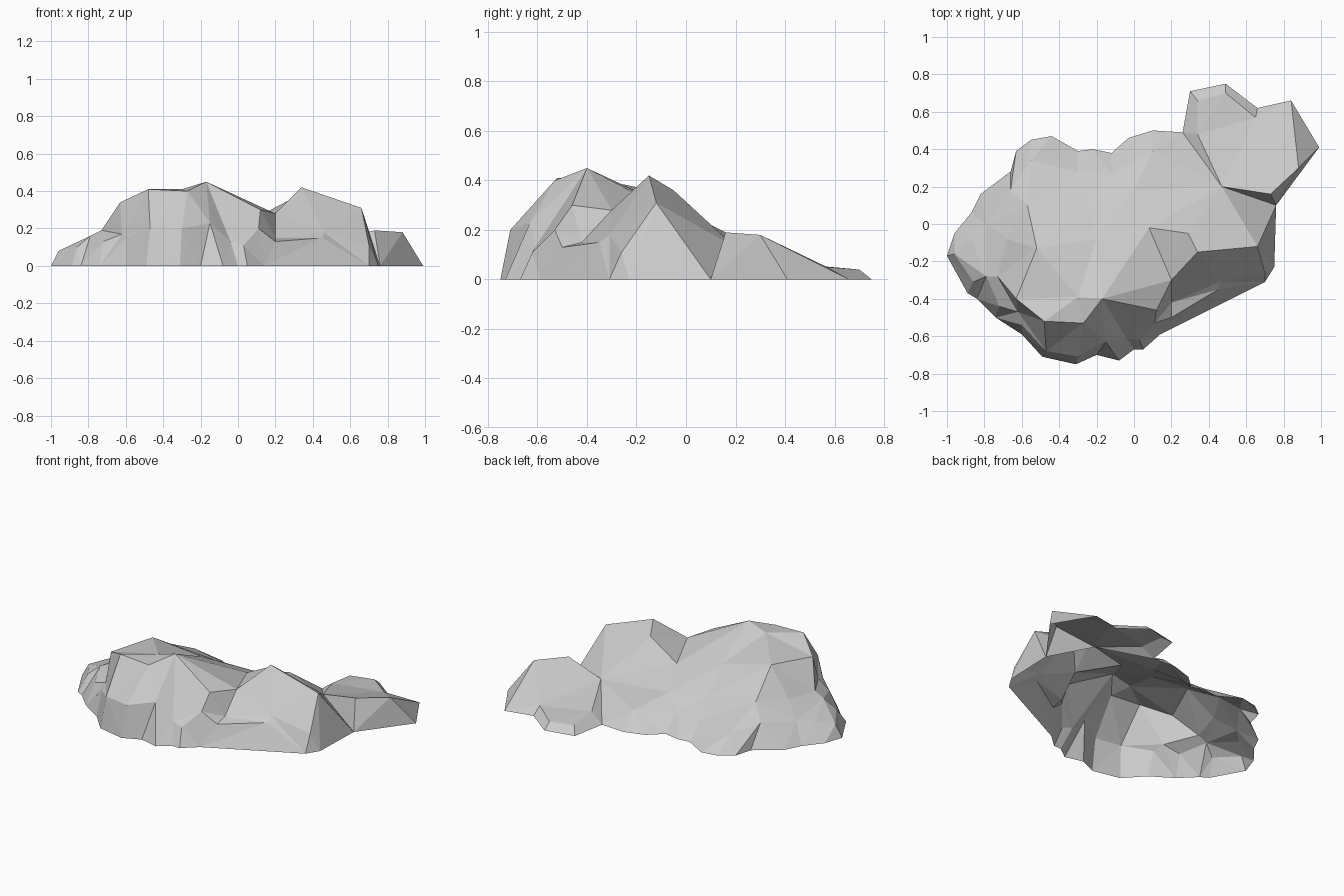
import bpy
import bmesh
from mathutils import Vector
from mathutils.geometry import delaunay_2d_cdt

default_cube = bpy.data.objects.get("Cube")
if default_cube:
    bpy.data.objects.remove(default_cube, do_unlink=True)

UNIT = 0.01  # all points below are written in hundredths

# Footprint where the rock meets the ground, anticlockwise from the left tip
ground_front = [(-100, -17), (-89, -37), (-84, -40), (-74, -50), (-60, -59), (-49, -71),
                (-31, -75), (-20, -70), (-8, -73), (0, -67), (5, -67), (14, -59)]
ground_side = [(70, -31), (75, -23), (76, 10), (99, 41)]
ground_back = [(84, 66), (66, 62), (49, 75), (30, 71), (26, 49), (10, 50), (-3, 46),
               (-12, 38), (-22, 40), (-30, 39), (-44, 47), (-55, 45), (-63, 39),
               (-66, 28), (-82, 16), (-87, 6), (-96, -5)]


def on_ground(place):
    return (*place, 0)


# Corners where several creases meet: x, y and height
summit = (-17, -40, 45)
spur = (12, -46, 30)
spur_foot = (11, -53, 20)
saddle = (20, -30, 28)
valley_head = (8, -2, 25)
boulder_top = (34, -15, 42)
slab_notch = (47, 20, 13)
cliff_shoulder = (-62, -47, 17)
boulder_foot = on_ground(ground_side[2])

# Main ridge
front_crest = [(-63, -40, 34), (-48, -52, 41), (-27, -53, 40), summit, spur, saddle,
               valley_head]
rear_crest = [summit, (-30, -39, 41), (-52, -13, 36), (-57, 10, 22)]
back_left_edge = [(-66, 18, 14), on_ground(ground_back[12])]

# Front cliff and the low rocks beside it
cliff_fold = [cliff_shoulder, (-47, -68, 20), (-30, -71, 20), (-15, -63, 23),
              on_ground(ground_front[8])]
cliff_foot = [(-4, -61, 13), (3, -62, 11), spur_foot, spur]
left_shelf = [(-79, 0, 12), (-79, -28, 16), (-73, -28, 19), cliff_shoulder]
low_rocks = [(-60, -54, 15), (-72, -44, 13), (-86, -31, 10), (-96, -16, 8),
             (-87, -8, 11), (-68, -8, 20)]

# Side boulder with a ledge along its front
boulder_crest = [valley_head, (29, -5, 36), boulder_top, (66, -12, 31), boulder_foot]
boulder_side = [saddle, boulder_top]
ledge = [spur_foot, (20, -42, 15), (46, -31, 18), (70, -26, 11), on_ground(ground_side[1])]
ledge_lip = [(20, -50, 13), (45, -35, 15)]

# Back slab with a low step at its far end
valley = [valley_head, slab_notch, on_ground(ground_back[4])]
slab_rim = [boulder_foot, slab_notch, (73, 16, 19), (88, 30, 18), on_ground(ground_side[3])]
slab_step = [(34, 48, 6), (34, 66, 4), (49, 70, 4), (65, 57, 5)]

# Back slope: a steep foot runs just inside the edge of the ground
back_slope = [(-25, 12, 19), (0, 18, 16), (-20, -8, 30)]
back_foot = [(x, y - 11, 10) for x, y in ground_back[5:12:2]]


def make_material(name, colour):
    material = bpy.data.materials.new(name)
    material.use_nodes = True
    material.diffuse_color = colour
    material.node_tree.nodes["Principled BSDF"].inputs["Base Color"].default_value = colour
    return material


def make_faceted_shell(name, footprint, lines, corners, material):
    """Stretch flat triangles over the footprint, folded along the given lines."""
    heights = {place: 0 for place in footprint}
    for x, y, z in [corner for line in lines for corner in line] + corners:
        heights[x, y] = z
    places = list(heights)
    index = {place: i for i, place in enumerate(places)}
    folds = [(index[a[:2]], index[b[:2]])
             for line in lines for a, b in zip(line, line[1:])]
    flat, _, triangles, sources, _, _ = delaunay_2d_cdt(
        [Vector(place) * UNIT for place in places], folds,
        [list(range(len(footprint)))], 1, 1e-5)

    bm = bmesh.new()
    for place, source in zip(flat, sources):
        bm.verts.new((place.x, place.y, heights[places[source[0]]] * UNIT))
    bm.verts.ensure_lookup_table()
    for triangle in triangles:
        face = bm.faces.new([bm.verts[i] for i in triangle])
        face.normal_update()
        if face.normal.z < 0:
            face.normal_flip()

    mesh = bpy.data.meshes.new(name)
    bm.to_mesh(mesh)
    bm.free()
    mesh.materials.append(material)
    rock = bpy.data.objects.new(name, mesh)
    bpy.context.collection.objects.link(rock)


# One continuous, flat-shaded shell, open underneath
stone = make_material("pale grey stone", (0.6, 0.6, 0.6, 1))
make_faceted_shell(
    "rock_formation",
    ground_front + ground_side + ground_back,
    [front_crest, rear_crest, back_left_edge, cliff_fold, cliff_foot, left_shelf,
     boulder_crest, boulder_side, ledge, ledge_lip, valley, slab_rim, slab_step],
    low_rocks + back_slope + back_foot,
    stone)
